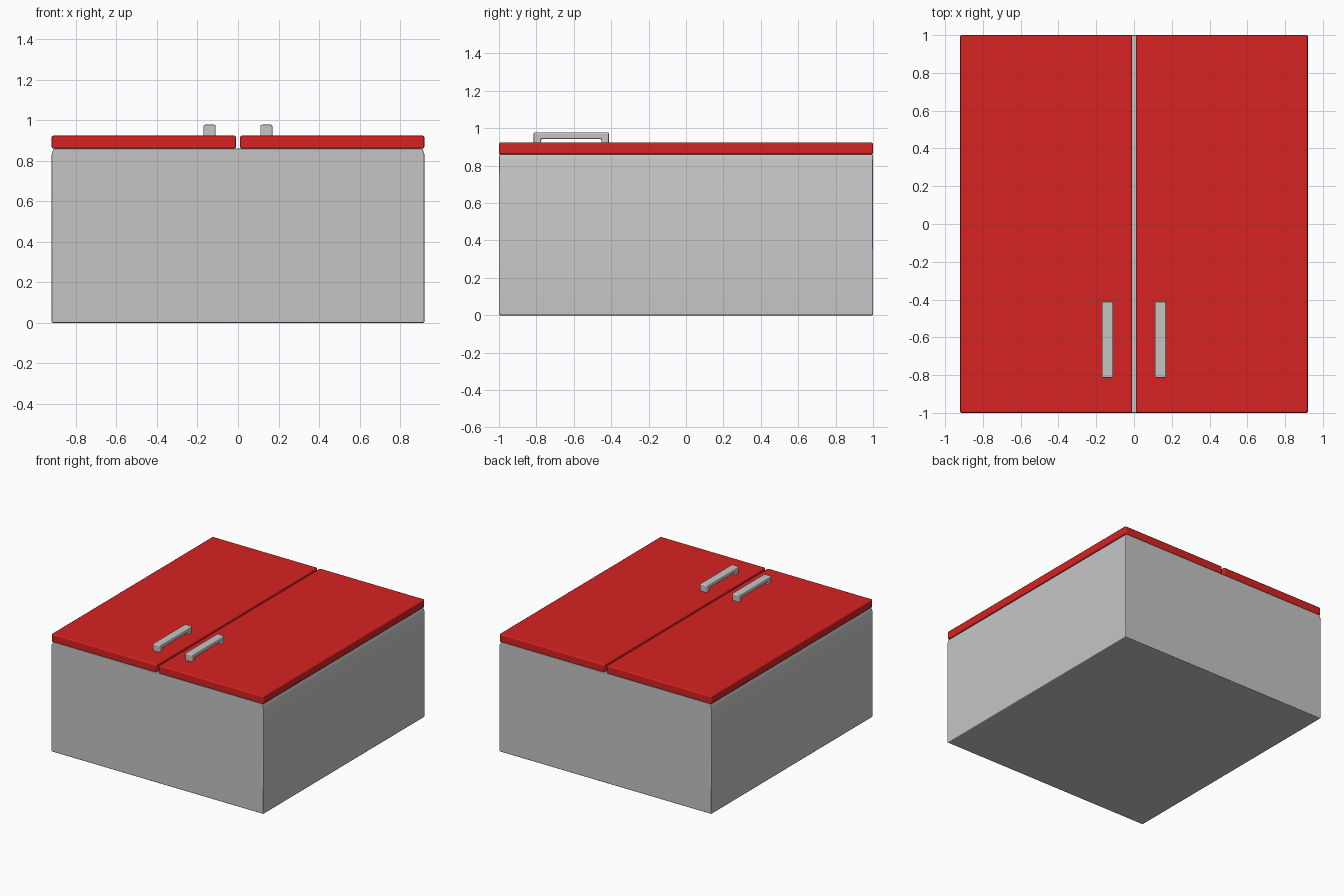
import bpy
import bmesh
from mathutils import Vector

cube = bpy.data.objects.get("Cube")
if cube:
    bpy.data.objects.remove(cube, do_unlink=True)


def material(name, color):
    mat = bpy.data.materials.new(name)
    mat.use_nodes = True
    mat.diffuse_color = color
    mat.node_tree.nodes["Principled BSDF"].inputs["Base Color"].default_value = color
    return mat


grey = material("light grey", (0.56, 0.56, 0.56, 1))
red = material("red", (0.68, 0.016, 0.016, 1))


def extruded(name, points, direction, mat, bevel):
    """Extrude a closed outline and round its edges."""
    bm = bmesh.new()
    face = bm.faces.new([bm.verts.new(p) for p in points])
    result = bmesh.ops.extrude_face_region(bm, geom=[face])
    moved = [v for v in result["geom"] if isinstance(v, bmesh.types.BMVert)]
    bmesh.ops.translate(bm, verts=moved, vec=Vector(direction))
    bmesh.ops.recalc_face_normals(bm, faces=bm.faces)
    mesh = bpy.data.meshes.new(name)
    bm.to_mesh(mesh)
    bm.free()
    mesh.materials.append(mat)
    obj = bpy.data.objects.new(name, mesh)
    bpy.context.collection.objects.link(obj)
    mod = obj.modifiers.new("rounded edges", "BEVEL")
    mod.width = bevel
    mod.segments = 2
    mod.limit_method = "ANGLE"
    mod.harden_normals = True
    bpy.ops.object.select_all(action="DESELECT")
    obj.select_set(True)
    bpy.context.view_layer.objects.active = obj
    bpy.ops.object.shade_smooth_by_angle()
    return obj


half_width, half_length = 0.92, 1.0
body_top, door_top = 0.86, 0.924

# Cabinet body, with slightly chamfered long upper edges
side = [(half_width, 0), (half_width, 0.832), (half_width - 0.01, body_top)]
outline = side + [(-x, z) for x, z in reversed(side)]
extruded("cabinet_body", [(x, -half_length, z) for x, z in outline],
         (0, 2 * half_length, 0), grey, 0.006)

# Handle outline in y and z: a bar on two legs
y0, y1, leg = -0.815, -0.412, 0.04
bar_low, bar_high = 0.942, 0.978
foot = door_top - 0.01
handle = [(y0, foot), (y0, bar_high), (y1, bar_high), (y1, foot),
          (y1 - leg, foot), (y1 - leg, bar_low),
          (y0 + leg, bar_low), (y0 + leg, foot)]

# A door and a handle on each side of the central gap
for label, s in (("left", 1), ("right", -1)):
    inner, outer = 0.01 * s, half_width * s
    extruded(label + "_door",
             [(inner, -half_length, body_top), (outer, -half_length, body_top),
              (outer, -half_length, door_top), (inner, -half_length, door_top)],
             (0, 2 * half_length, 0), red, 0.009)
    extruded(label + "_handle", [(0.11 * s, y, z) for y, z in handle],
             (0.06 * s, 0, 0), grey, 0.008)
